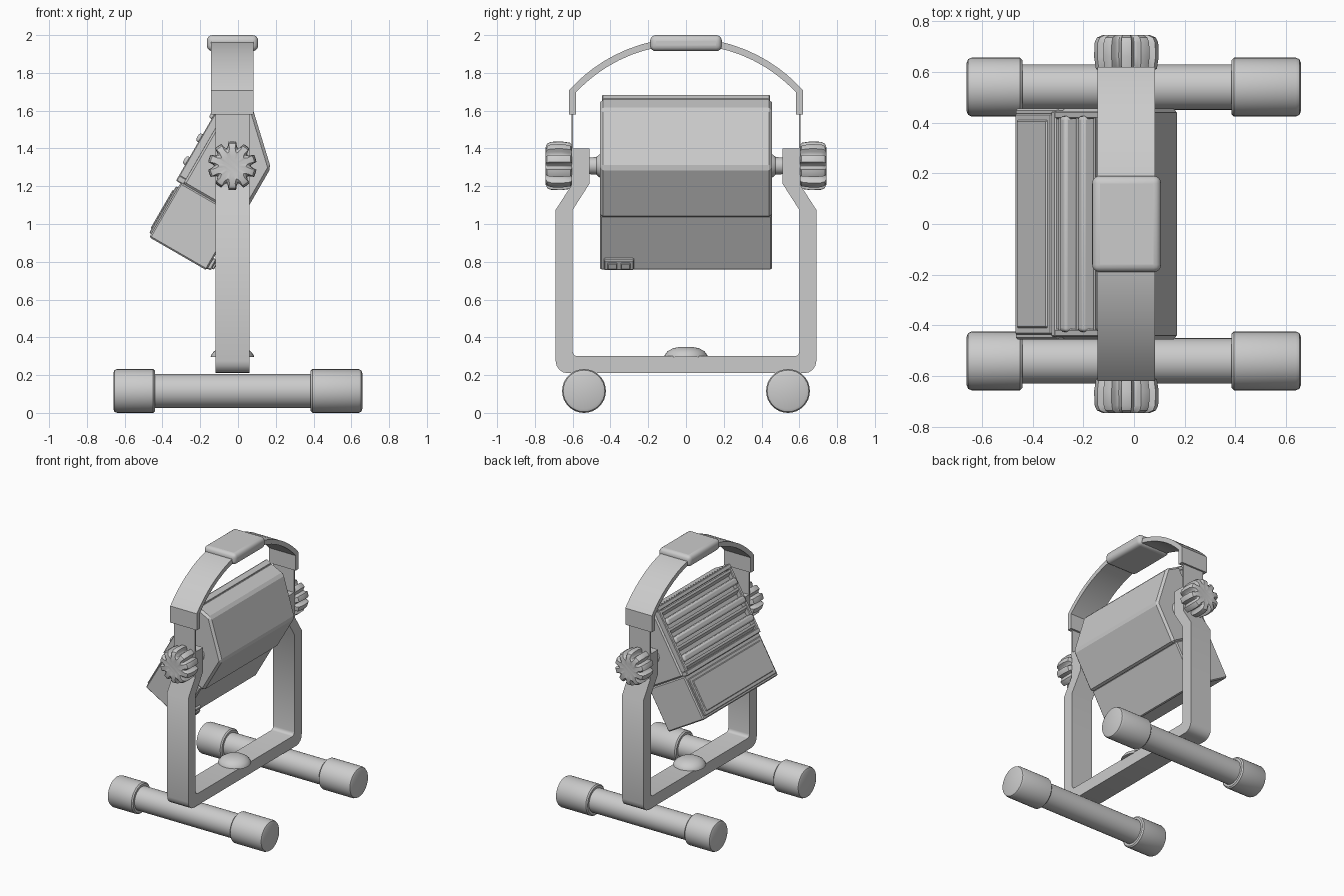
import bpy, bmesh, math
from mathutils import Vector

if "Cube" in bpy.data.objects:
    bpy.data.objects.remove(bpy.data.objects["Cube"])

S, C = 0.5, math.sqrt(3) / 2


def tilt(u, y, n):
    """Lamp-body space: u up along the tilted panel, n out of it towards the rear."""
    return (-0.47 + S * u - C * n, y, 0.93 + C * u + S * n)


def straight(x, y, z):
    return (x, y, z)


def finish(name, bm, bevel=0, segs=1, smooth=False):
    bmesh.ops.recalc_face_normals(bm, faces=bm.faces)
    me = bpy.data.meshes.new(name)
    bm.to_mesh(me)
    bm.free()
    ob = bpy.data.objects.new(name, me)
    bpy.context.collection.objects.link(ob)
    if bevel:
        m = ob.modifiers.new("bevel", 'BEVEL')
        m.width, m.segments, m.limit_method = bevel, segs, 'ANGLE'
    if smooth:
        bpy.ops.object.select_all(action='DESELECT')
        ob.select_set(True)
        bpy.context.view_layer.objects.active = ob
        bpy.ops.object.shade_smooth_by_angle(angle=math.radians(35))
    return ob


def loft(name, rings, closed_caps=True, **kw):
    """Skin a list of equally long closed rings."""
    bm = bmesh.new()
    vs = [[bm.verts.new(p) for p in r] for r in rings]
    n = len(rings[0])
    for a, b in zip(vs, vs[1:]):
        for i in range(n):
            j = (i + 1) % n
            bm.faces.new((a[i], a[j], b[j], b[i]))
    if closed_caps:
        bm.faces.new(vs[0])
        bm.faces.new(vs[-1])
    return finish(name, bm, **kw)


def box(name, a, b, c, fn=straight, **kw):
    rings = [[fn(x, b[0], c[0]), fn(x, b[1], c[0]), fn(x, b[1], c[1]), fn(x, b[0], c[1])] for x in a]
    return loft(name, rings, **kw)


def lathe(name, prof, axis, center, n=32, shape=lambda t: 1.0, **kw):
    """Revolve (position, radius) pairs about an axis through center."""
    rings = []
    for t, r in prof:
        ring = []
        for i in range(n):
            a = 2 * math.pi * i / n
            k = r * shape(a)
            p, q = k * math.cos(a), k * math.sin(a)
            v = {'X': (t, p, q), 'Y': (p, t, q), 'Z': (p, q, t)}[axis]
            ring.append(Vector(v) + Vector(center))
        rings.append(ring)
    return loft(name, rings, smooth=True, **kw)


def strap(name, outer, inner, x0, x1, **kw):
    """Bent flat bar, given half of its outline in (y, z); mirrored in y."""
    def full(h):
        return [(-y, z) for y, z in reversed(h) if y > 0] + h
    rings = [[(x0, *o), (x1, *o), (x1, *i), (x0, *i)] for o, i in zip(full(outer), full(inner))]
    return loft(name, rings, **kw)


# Feet: two tubes with rubber end caps
for s, side in ((-1, "front"), (1, "rear")):
    c = (0, s * 0.54, 0.116)
    lathe(f"foot_tube_{side}", [(-0.63, 0.09), (0.63, 0.09)], 'X', c)
    for a, b, end in ((-0.44, -0.66, "left"), (0.385, 0.658, "right")):
        if end == "left":
            d = 1
        else:
            d = -1
        lathe(f"foot_cap_{side}_{end}",
              [(a, 0.09), (a, 0.107), (a - d * 0.009, 0.116) if d > 0 else (a + 0.009, 0.116),
               (b + d * 0.02, 0.116), (b + d * 0.006, 0.110), (b, 0.096)], 'X', c)

# U-shaped bracket with cranked arms
def corner(cy, cz, r):
    return [(cy + r * math.sin(t), cz - r * math.cos(t)) for t in [k * math.pi / 8 for k in range(5)]]


strap("bracket",
      [(0, 0.21)] + corner(0.625, 0.275, 0.065) + [(0.69, 1.075), (0.60, 1.215), (0.60, 1.40)],
      [(0, 0.30)] + corner(0.575, 0.325, 0.025) + [(0.60, 1.075), (0.51, 1.215), (0.51, 1.40)],
      -0.12, 0.06, smooth=True)

# Domed bolt on the bracket base
lathe("base_bolt", [(0.295, 0.115), (0.305, 0.113), (0.325, 0.099), (0.342, 0.07), (0.35, 0.03)],
      'Z', (-0.03, 0, 0))

# Carry handle: bent strap, grip sleeve and thin tabs
R, ZC = 0.83, 1.155


def arc(r, ymax):
    ys = [ymax * math.sin(k / 12 * math.pi / 2) for k in range(13)]
    return [(y, ZC + math.sqrt(r * r - y * y)) for y in ys]


strap("handle", arc(R, 0.62) + [(0.62, 1.58)], arc(R - 0.035, 0.583) + [(0.583, 1.58)],
      -0.143, 0.083, smooth=True)
box("handle_grip", (-0.165, 0.107), (-0.19, 0.19), (1.915, 2.0), bevel=0.03, segs=4, smooth=True)


def scallop(a):
    return 1 - 0.24 * max(0.0, math.cos(10 * a)) ** 0.8


for s, side in ((-1, "front"), (1, "rear")):
    box(f"handle_tab_{side}", (-0.12, 0.06), sorted((s * 0.597, s * 0.607)), (1.2, 1.6))
    # Scalloped clamp knob with its flared shaft
    c = (-0.03, 0, 1.308)
    lathe(f"knob_{side}", [(s * 0.603, 0.105), (s * 0.612, 0.122), (s * 0.66, 0.129), (s * 0.715, 0.127),
                           (s * 0.735, 0.118), (s * 0.745, 0.095), (s * 0.742, 0.05)],
          'Y', c, n=120, shape=scallop)
    lathe(f"pivot_{side}", [(s * 0.44, 0.065), (s * 0.46, 0.06), (s * 0.475, 0.046), (s * 0.52, 0.044),
                            (s * 0.61, 0.044)], 'Y', c)

# Lamp head: faceted upper shell
prof = [(0.33, -0.01), (0.855, -0.01), (0.862, -0.136), (0.64, -0.374), (0.33, -0.374)]
loft("lamp_shell", [[tilt(u, y, n) for u, n in prof] for y in (-0.455, 0.455)], bevel=0.016)

# Lower housing with inset cover
box("lower_housing", (0, 0.335), (-0.455, 0.455), (-0.35, 0.0), tilt, bevel=0.008)
box("lower_cover", (0.02, 0.305), (-0.435, 0.435), (-0.01, 0.012), tilt, bevel=0.005)
box("lower_cover_panel", (0.045, 0.28), (-0.41, 0.41), (0.0, 0.018), tilt, bevel=0.005)

# Grille rim around the rear face
for i, (u, y) in enumerate((((0.33, 0.365), (-0.445, 0.445)), ((0.825, 0.857), (-0.445, 0.445)),
                            ((0.36, 0.83), (-0.445, -0.415)), ((0.36, 0.83), (0.415, 0.445)))):
    box(f"grille_rim_{i}", u, y, (-0.02, 0.027), tilt, bevel=0.005)

# Louvre slats: raised rounded ribs with slanted blades between
for i in range(3):
    u = 0.45 + 0.14 * i
    box(f"grille_rib_{i}", (u - 0.024, u + 0.024), (-0.425, 0.425), (-0.015, 0.045), tilt,
        bevel=0.014, segs=3, smooth=True)
for i in range(4):
    u = 0.385 + 0.138 * i
    blade = [(u - 0.022, -0.012), (u - 0.008, -0.012), (u + 0.022, 0.026), (u + 0.004, 0.026)]
    loft(f"grille_blade_{i}", [[tilt(a, y, n) for a, n in blade] for y in (-0.42, 0.42)])

# Switch plate with two rockers on the lower front face
box("switch_plate", (0.01, 0.075), (-0.435, -0.275), (-0.37, -0.34), tilt, bevel=0.006)
for i, y in enumerate((-0.39, -0.32)):
    box(f"switch_rocker_{i}", (0.022, 0.058), (y - 0.025, y + 0.025), (-0.382, -0.36), tilt, bevel=0.004)
